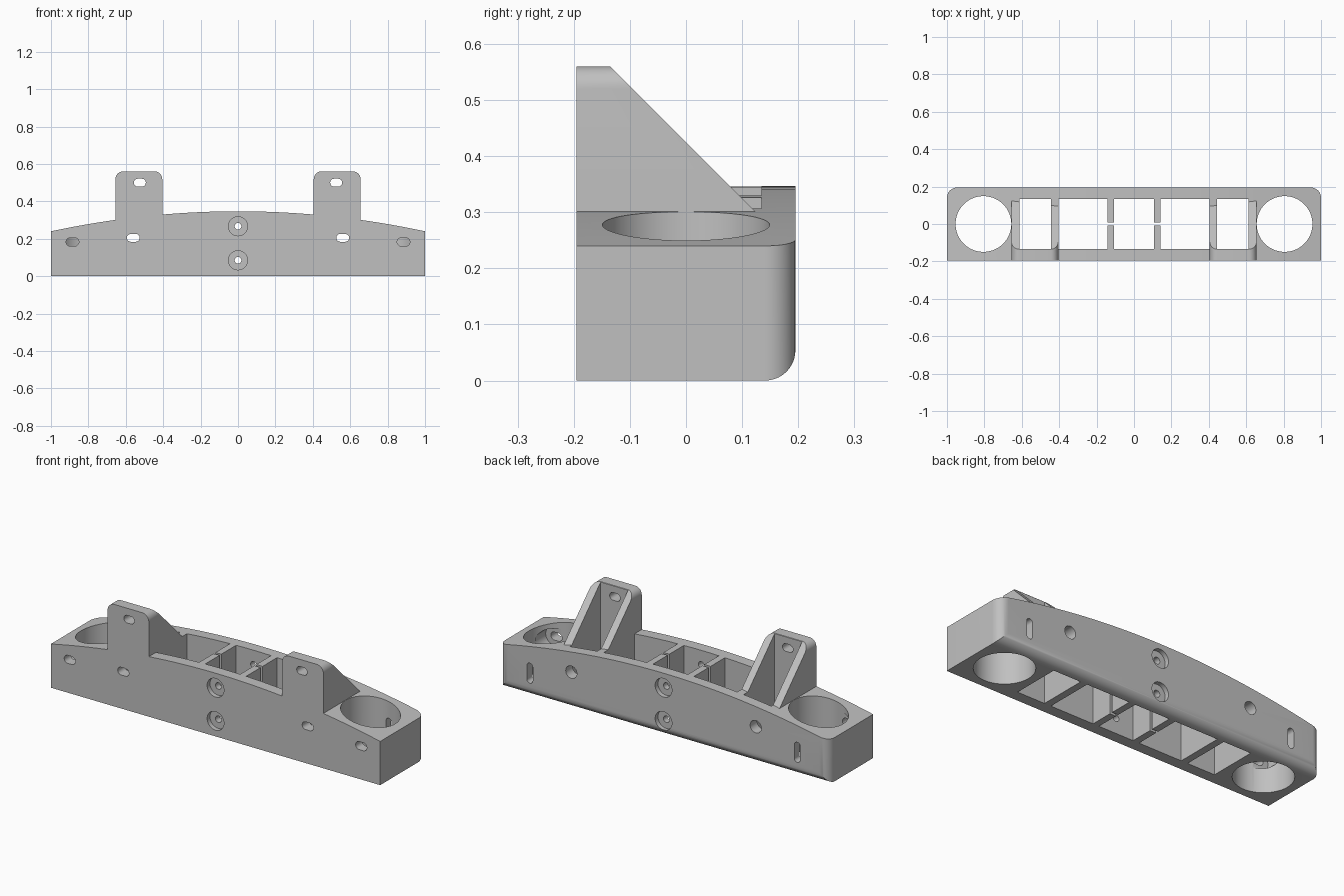
import bpy
import bmesh
from math import cos, sin, pi

cube = bpy.data.objects.get("Cube")
if cube:
    bpy.data.objects.remove(cube, do_unlink=True)

FRONT, BACK = -0.195, 0.195
IN_FRONT, IN_BACK = -0.133, 0.135     # inner faces of the long walls
T0, T1, TOP = 0.405, 0.655, 0.56      # upright bracket span and height


def arch(x):
    return 0.347 - 0.107 * x * x


def arc(cx, cz, r, a0, a1, n=8):
    return [(cx + r * cos(a0 + (a1 - a0) * i / n), cz + r * sin(a0 + (a1 - a0) * i / n))
            for i in range(n + 1)]


def arch_run(a, b, n):
    xs = [a + (b - a) * i / n for i in range(n + 1)]
    return [(x, arch(x)) for x in xs]


def make_object(name, bm):
    bmesh.ops.recalc_face_normals(bm, faces=bm.faces[:])
    mesh = bpy.data.meshes.new(name)
    bm.to_mesh(mesh)
    bm.free()
    ob = bpy.data.objects.new(name, mesh)
    bpy.context.collection.objects.link(ob)
    return ob


def prism(pts, front, back):
    """Extrude an x-z outline along y; front gives y for each height."""
    bm = bmesh.new()
    a = [bm.verts.new((x, front(z), z)) for x, z in pts]
    b = [bm.verts.new((x, back, z)) for x, z in pts]
    bm.faces.new(a)
    bm.faces.new(b[::-1])
    for i in range(len(pts)):
        j = (i + 1) % len(pts)
        bm.faces.new((a[i], b[i], b[j], a[j]))
    return bm


cutters = []


def cut(bm):
    ob = make_object("cutter", bm)
    ob.hide_render = True
    cutters.append(ob)


def slot(x, z, w, h, y0, y1):
    """Rounded slot through y; a round hole when w equals h."""
    r = min(w, h) / 2
    dx, dz = w / 2 - r, h / 2 - r
    pts = []
    for i in range(48):
        t = 2 * pi * (i + 0.5) / 48
        pts.append((x + r * cos(t) + (dx if cos(t) > 0 else -dx),
                    z + r * sin(t) + (dz if sin(t) > 0 else -dz)))
    cut(prism(pts, lambda _: y0, y1))


def shaft(x0, x1, y0, y1):
    """Rectangular opening through the full height."""
    pts = [(x0, -0.1), (x1, -0.1), (x1, 1), (x0, 1)]
    cut(prism(pts, lambda _: y0, y1))


# Body outline: flat base, arched top and two round-cornered uprights
r = 0.04
half = [(1, 0)] + arch_run(1, T1, 6)
half += arc(T1 - r, TOP - r, r, 0, pi / 2) + arc(T0 + r, TOP - r, r, pi / 2, pi)
half += arch_run(T0, 0, 8)
outline = half + [(-x, z) for x, z in half[-2::-1]]
bm = prism(outline, lambda _: FRONT, BACK)
corners = [e for e in bm.edges
           if all(abs(v.co.x) > 0.999 and v.co.y > 0 for v in e.verts)]
bmesh.ops.bevel(bm, geom=corners, offset=0.054, segments=10, profile=0.5, affect='EDGES')
body = make_object("mounting_bar", bm)

for s in (-1, 1):
    # Sloped back of the upright, leaving triangular ribs
    wedge = [(T0 - 0.02, arch(T0) + 0.02)] + arch_run(T0, T1, 6)
    wedge += [(T1 + 0.02, arch(T1) + 0.02), (T1 + 0.02, 0.62), (T0 - 0.02, 0.62)]
    cut(prism([(s * x, z) for x, z in wedge], lambda z: 0.425 - z, 0.4))
    # Shaft between the ribs and shaft beside the centre
    for x0, x1 in ((0.445, 0.612), (0.405, 0.143)):
        shaft(*sorted((s * x0, s * x1)), IN_FRONT, IN_BACK)
    # Large round opening at the end
    bm = bmesh.new()
    bmesh.ops.create_cone(bm, cap_ends=True, segments=96, radius1=0.149,
                          radius2=0.149, depth=2)
    bmesh.ops.translate(bm, verts=bm.verts[:], vec=(s * 0.805, 0, 0.2))
    cut(bm)
    # Screw slots in front, with a recess inside the round opening
    slot(s * 0.525, 0.5, 0.064, 0.042, -0.3, 0)
    slot(s * 0.56, 0.205, 0.068, 0.042, -0.3, -0.05)
    slot(s * 0.885, 0.183, 0.068, 0.044, -0.3, -0.05)
    slot(s * 0.885, 0.183, 0.13, 0.1, -0.14, -0.05)
    # Access hole and upright slot at the back
    slot(s * 0.56, 0.203, 0.068, 0.068, 0.05, 0.3)
    slot(s * 0.812, 0.13, 0.036, 0.11, 0.05, 0.3)

# Centre shaft and the slit through both dividers
shaft(-0.106, 0.106, IN_FRONT, IN_BACK)
shaft(-0.2, 0.2, -0.008, 0.008)

# Counterbored centre holes on both faces
for z in (0.085, 0.267):
    slot(0, z, 0.036, 0.036, -0.3, 0.3)
    slot(0, z, 0.102, 0.102, -0.3, FRONT + 0.025)
    slot(0, z, 0.102, 0.102, BACK - 0.025, 0.3)

bpy.ops.object.select_all(action='DESELECT')
bpy.context.view_layer.objects.active = body
body.select_set(True)
for c in cutters:
    mod = body.modifiers.new("cut", 'BOOLEAN')
    mod.operation = 'DIFFERENCE'
    mod.solver = 'EXACT'
    mod.object = c
    bpy.ops.object.modifier_apply(modifier=mod.name)
    bpy.data.objects.remove(c, do_unlink=True)

# Plain grey finish
grey = bpy.data.materials.new("plain_grey")
grey.use_nodes = True
colour = (0.53, 0.53, 0.53, 1)
grey.diffuse_color = colour
grey.node_tree.nodes["Principled BSDF"].inputs["Base Color"].default_value = colour
body.data.materials.clear()
body.data.materials.append(grey)
bpy.ops.object.shade_smooth_by_angle(angle=0.5)
